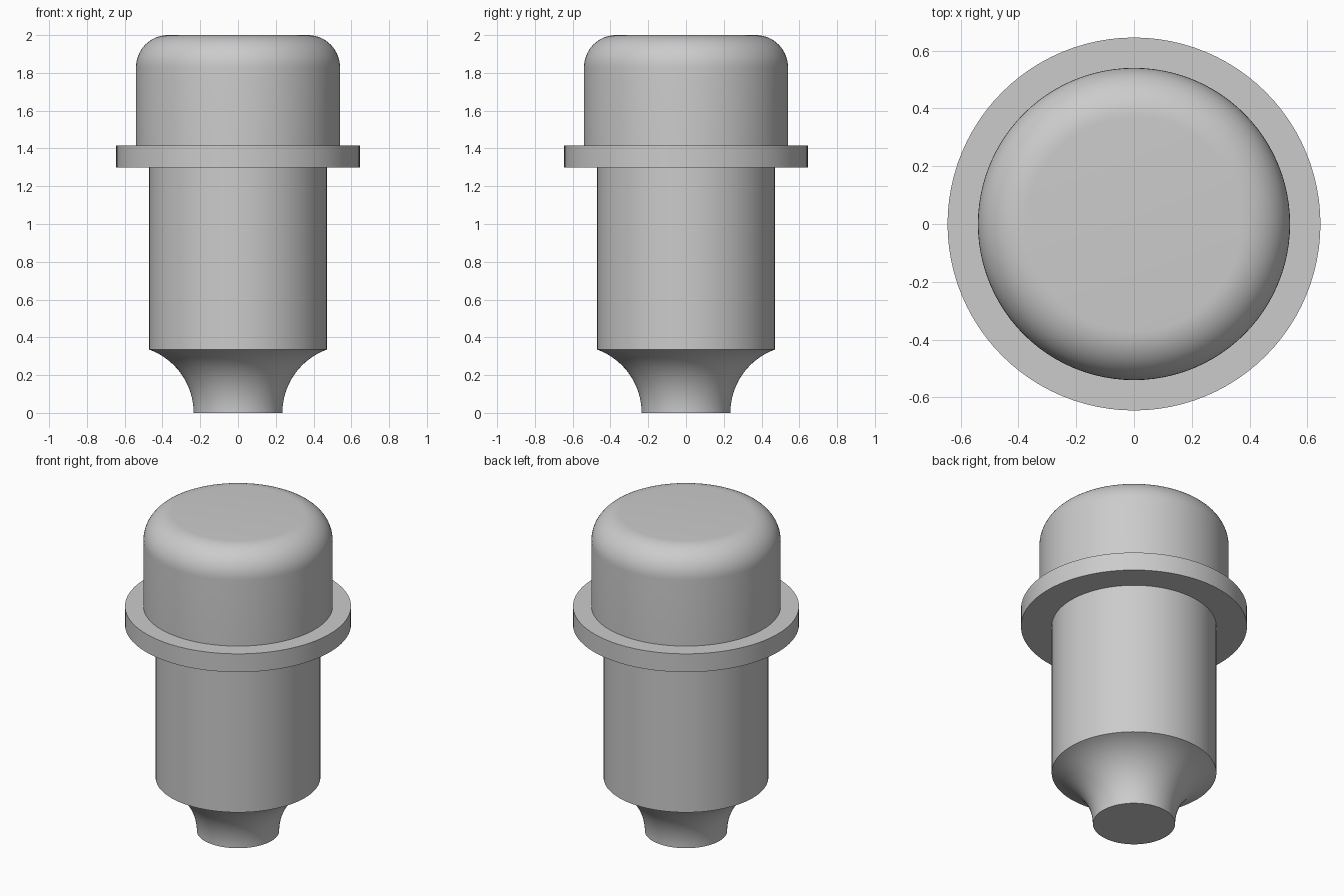
import bpy
import bmesh
from math import cos, sin, pi, atan2, hypot, radians

SIDES = 96

cube = bpy.data.objects.get("Cube")
if cube:
    bpy.data.objects.remove(cube)

grey = bpy.data.materials.new("light grey")
grey.use_nodes = True
colour = (0.6, 0.6, 0.6, 1)
grey.diffuse_color = colour
grey.node_tree.nodes["Principled BSDF"].inputs["Base Color"].default_value = colour


def arc(cx, cz, radius, start, end, steps):
    """Points along a circular arc in the profile plane."""
    angles = [start + (end - start) * i / steps for i in range(steps + 1)]
    return [(cx + radius * cos(a), cz + radius * sin(a)) for a in angles]


def lathe(name, profile):
    """Spin an (r, z) profile about the z axis into a closed solid."""
    bm = bmesh.new()
    rings = []
    for r, z in profile:
        rings.append([bm.verts.new((r * cos(2 * pi * i / SIDES),
                                    r * sin(2 * pi * i / SIDES), z))
                      for i in range(SIDES)])
    for low, high in zip(rings, rings[1:]):
        for i in range(SIDES):
            j = (i + 1) % SIDES
            bm.faces.new((low[i], low[j], high[j], high[i]))
    bm.faces.new(rings[0][::-1])
    bm.faces.new(rings[-1])
    mesh = bpy.data.meshes.new(name)
    bm.to_mesh(mesh)
    bm.free()
    mesh.materials.append(grey)
    obj = bpy.data.objects.new(name, mesh)
    bpy.context.collection.objects.link(obj)
    bpy.ops.object.select_all(action='DESELECT')
    obj.select_set(True)
    bpy.context.view_layer.objects.active = obj
    bpy.ops.object.shade_smooth_by_angle(angle=radians(30))
    return obj


# Main dimensions
tip_r, body_r, flange_r, cap_r = 0.235, 0.47, 0.645, 0.54
body_z, flange_z, cap_z, top_z = 0.335, 1.30, 1.415, 2.0
fillet = 0.17

# Flared tip: concave arc, vertical at the foot, meeting the body edge
step = body_r - tip_r
flare = (step ** 2 + body_z ** 2) / (2 * step)
centre = tip_r + flare
end = atan2(body_z, body_r - centre)
tip = arc(centre, 0, flare, pi, end, 20)

# Tip and straight body share one turned shell
lathe("tip_and_body", tip + [(body_r, flange_z)])

# Flat collar
lathe("collar", [(flange_r, flange_z), (flange_r, cap_z)])

# Cap with rounded top edge
lathe("cap", [(cap_r, cap_z)]
      + arc(cap_r - fillet, top_z - fillet, fillet, 0, pi / 2, 14))
